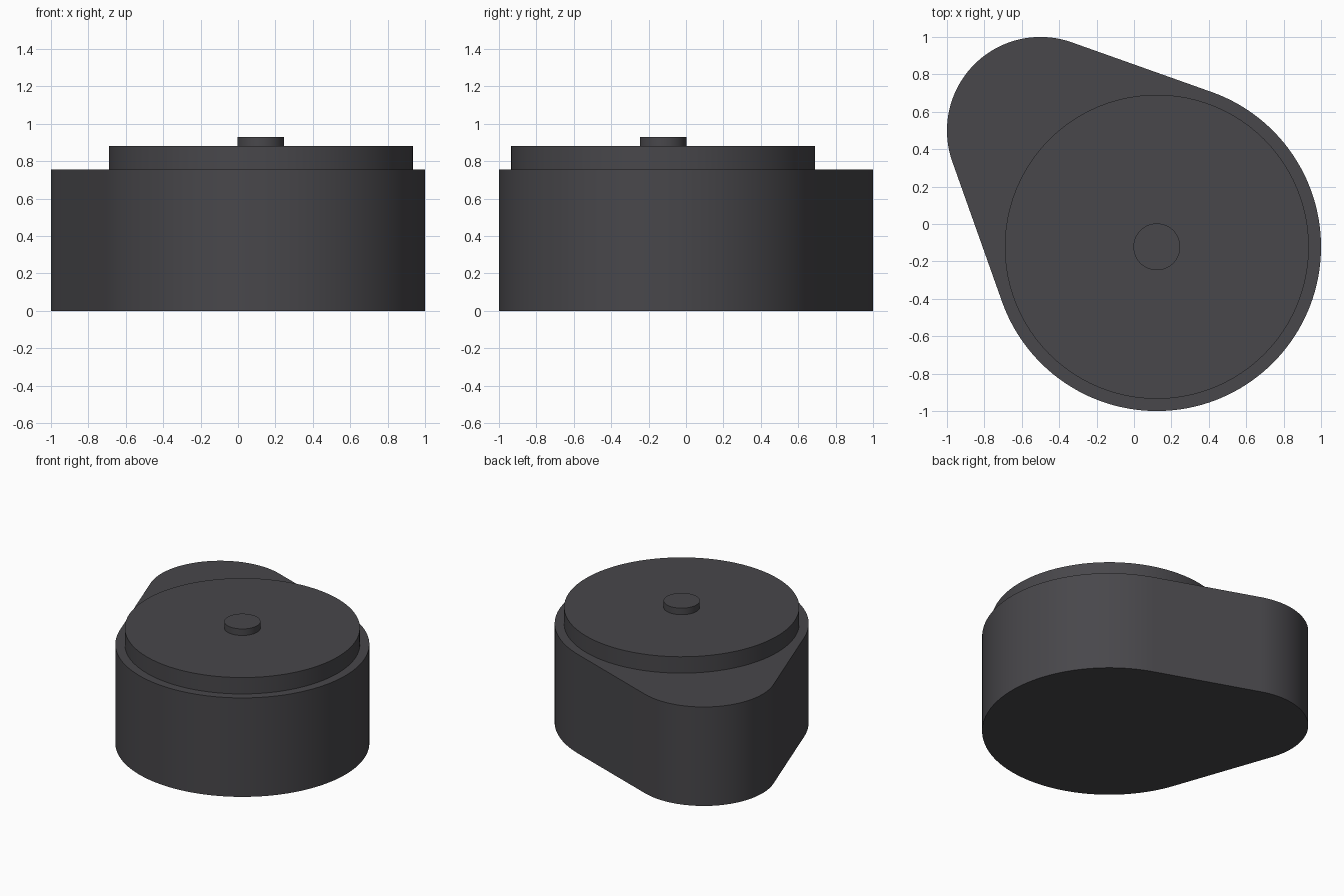
import bpy, bmesh, math

if "Cube" in bpy.data.objects:
    bpy.data.objects.remove(bpy.data.objects["Cube"])

charcoal = bpy.data.materials.new("charcoal")
charcoal.diffuse_color = (0.065, 0.063, 0.070, 1)
charcoal.use_nodes = True
charcoal.node_tree.nodes["Principled BSDF"].inputs["Base Color"].default_value = charcoal.diffuse_color

CX, CY, R = 0.122, -0.122, 0.878   # main drum
LX, LY, LR = -0.5, 0.5, 0.5        # corner lobe


def arc(cx, cy, r, start, end, steps):
    """Points along an arc, both ends included (radians)."""
    return [(cx + r * math.cos(start + (end - start) * i / steps),
             cy + r * math.sin(start + (end - start) * i / steps))
            for i in range(steps + 1)]


def extrude_profile(name, points, z0, z1):
    """Closed prism from a counter-clockwise outline."""
    bm = bmesh.new()
    face = bm.faces.new([bm.verts.new((x, y, z0)) for x, y in points])
    res = bmesh.ops.extrude_face_region(bm, geom=[face])
    verts = [g for g in res["geom"] if isinstance(g, bmesh.types.BMVert)]
    bmesh.ops.translate(bm, verts=verts, vec=(0, 0, z1 - z0))
    bmesh.ops.recalc_face_normals(bm, faces=bm.faces)
    mesh = bpy.data.meshes.new(name)
    bm.to_mesh(mesh)
    bm.free()
    mesh.materials.append(charcoal)
    obj = bpy.data.objects.new(name, mesh)
    bpy.context.collection.objects.link(obj)
    bpy.ops.object.select_all(action="DESELECT")
    obj.select_set(True)
    bpy.context.view_layer.objects.active = obj
    bpy.ops.object.shade_smooth_by_angle(angle=math.radians(30))
    return obj


# Teardrop body: two arcs joined by their common outer tangents
axis = math.atan2(LY - CY, LX - CX)
spread = math.acos((R - LR) / math.hypot(LX - CX, LY - CY))
outline = (arc(LX, LY, LR, axis - spread, axis + spread, 48)
           + arc(CX, CY, R, axis + spread, axis - spread + math.tau, 96))
extrude_profile("body", outline, 0, 0.755)

# Raised lid and centre button
for name, radius, z0, z1 in (("lid", 0.813, 0.755, 0.88), ("button", 0.125, 0.88, 0.93)):
    extrude_profile(name, arc(CX, CY, radius, 0, math.tau, 96)[:-1], z0, z1)
